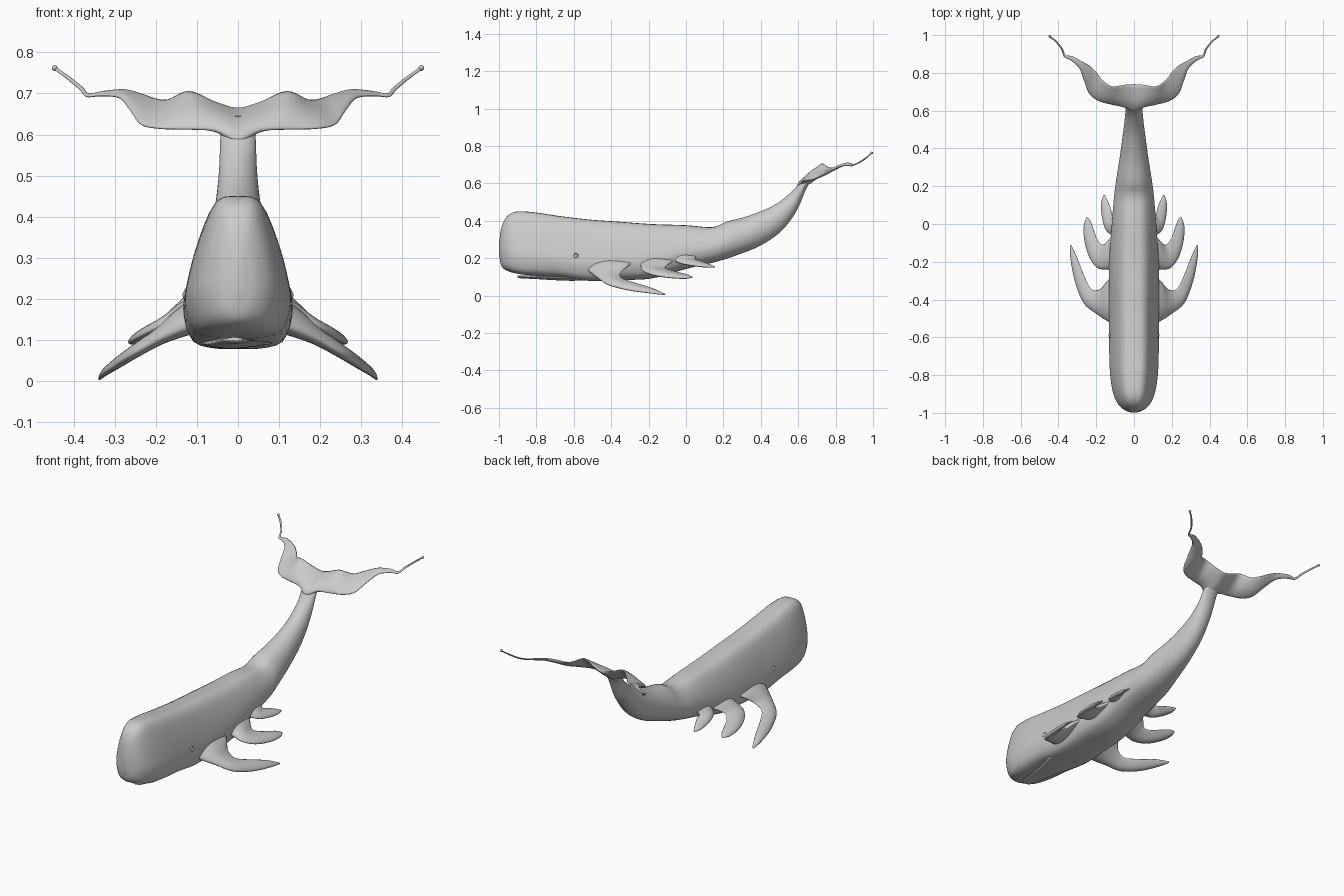
import bpy, bmesh, math
from mathutils import Vector as V


def spline(pts, n, closed=False):
    # Catmull-Rom curve through all points
    out, m = [], len(pts)
    for i in range(m if closed else m - 1):
        if closed:
            a, b, c, d = (pts[(i + k) % m] for k in (-1, 0, 1, 2))
        else:
            b, c = pts[i], pts[i + 1]
            a = pts[i - 1] if i else b * 2 - c
            d = pts[i + 2] if i + 2 < m else c * 2 - b
        for s in range(n):
            t = s / n
            out.append(0.5 * (2 * b + (c - a) * t + (2 * a - 5 * b + 4 * c - d) * t * t
                              + (3 * b - a - 3 * c + d) * t ** 3))
    return out if closed else out + [pts[-1]]


def loft(name, rings, along=5, around=3, mirror=False):
    rings = [spline(r, around, True) for r in rings]
    cols = [spline(list(c), along) for c in zip(*rings)]
    bm = bmesh.new()
    grid = [[bm.verts.new(p) for p in ring] for ring in zip(*cols)]
    k = len(grid[0])
    for a, b in zip(grid, grid[1:]):
        for j in range(k):
            bm.faces.new((a[j], a[(j + 1) % k], b[(j + 1) % k], b[j]))
    bm.faces.new(grid[0])
    bm.faces.new(grid[-1])
    bmesh.ops.recalc_face_normals(bm, faces=bm.faces)
    me = bpy.data.meshes.new(name)
    bm.to_mesh(me)
    bm.free()
    for p in me.polygons:
        p.use_smooth = True
    ob = bpy.data.objects.new(name, me)
    bpy.context.collection.objects.link(ob)
    if mirror:
        ob.modifiers.new("Mirror", 'MIRROR')
    return ob


def blade(name, stations, mirror=False, along=5):
    # lens sections between a leading and a trailing edge point
    st = [(V(l), V(t), h) for l, t, h in stations]
    mid = [(l + t) / 2 for l, t, h in st]
    rings = []
    for i, (l, t, h) in enumerate(st):
        span = mid[min(i + 1, len(st) - 1)] - mid[max(i - 1, 0)]
        n = (t - l).cross(span).normalized() * h
        up = [l + (t - l) * f + n * g for f, g in ((.12, .7), (.4, 1), (.75, .6))]
        dn = [l + (t - l) * f - n * g for f, g in ((.75, .6), (.4, 1), (.12, .7))]
        rings.append([l] + up + [t] + dn)
    return loft(name, rings, along, 3, mirror)


# Body: top (y, z), bottom (y, z), half width, roundness of section
sections = [
    (-.999, .29, -.999, .21, .012, 1), (-.985, .37, -.985, .155, .05, .5),
    (-.955, .425, -.95, .13, .085, .2), (-.90, .449, -.89, .116, .11, 0),
    (-.80, .443, -.80, .107, .125, 0), (-.68, .425, -.68, .10, .13, 0),
    (-.52, .406, -.52, .08, .132, 0), (-.35, .394, -.35, .083, .132, .15),
    (-.18, .382, -.18, .092, .13, .3), (0, .376, 0, .142, .117, .45),
    (.14, .366, .16, .18, .105, .6), (.22, .396, .27, .215, .092, .8),
    (.34, .428, .40, .268, .073, 1), (.47, .483, .51, .345, .057, 1),
    (.56, .55, .59, .45, .047, 1), (.615, .612, .645, .575, .043, 1),
    (.66, .645, .68, .625, .04, 1)]
box = [(0, 1), (.45, .965), (.76, .71), (.96, .42), (1, .24), (.82, .05), (.4, 0), (0, 0)]
rings = []
for yt, zt, yb, zb, w, e in sections:
    half = []
    for i, (u, v) in enumerate(box):
        a = math.pi * i / 7
        u += (math.sin(a) - u) * e
        v += (.5 + .5 * math.cos(a) - v) * e
        half.append(V((u * w, yb + (yt - yb) * v, zb + (zt - zb) * v)))
    rings.append(half + [V((-p.x, p.y, p.z)) for p in half[-2:0:-1]])
loft("body", rings, 5, 3)

# Lower jaw
blade("lower_jaw", [((-w, y, z), (w, y, z), h) for y, z, w, h in (
    (-.9, .102, .012, .004), (-.88, .1, .03, .008), (-.8, .098, .045, .01),
    (-.7, .095, .06, .013), (-.6, .093, .085, .014), (-.48, .1, .1, .015))])

# Three pairs of flippers
blade("front_flipper", [
    ((.06, -.55, .16), (.07, -.25, .20), .045),
    ((.13, -.52, .13), (.14, -.30, .165), .033),
    ((.2, -.475, .098), (.18, -.345, .125), .02),
    ((.265, -.42, .06), (.225, -.345, .095), .016),
    ((.31, -.31, .03), (.263, -.275, .07), .013),
    ((.335, -.19, .013), (.30, -.18, .04), .009),
    ((.339, -.115, .003), (.332, -.11, .008), .002)], True)
blade("middle_flipper", [
    ((.06, -.29, .18), (.06, -.02, .21), .04),
    ((.125, -.245, .16), (.125, -.075, .18), .028),
    ((.19, -.235, .135), (.165, -.11, .15), .016),
    ((.235, -.18, .112), (.195, -.08, .135), .014),
    ((.262, -.09, .097), (.21, -.04, .125), .012),
    ((.266, -.01, .092), (.23, .015, .11), .008),
    ((.253, .034, .096), (.245, .034, .1), .002)], True)
blade("rear_flipper", [
    ((.05, -.1, .21), (.05, .1, .23), .03),
    ((.11, -.065, .19), (.1, .06, .21), .022),
    ((.15, -.03, .173), (.117, .05, .195), .013),
    ((.17, .04, .16), (.122, .08, .185), .011),
    ((.173, .11, .152), (.138, .12, .17), .008),
    ((.162, .154, .15), (.155, .154, .154), .002)], True)

# Tail fluke with wavy rear edge and trailing tendrils
fluke = [
    ((0, .595, .585), (0, .74, .665), .022),
    ((.055, .618, .61), (.05, .737, .678), .018),
    ((.12, .633, .613), (.118, .73, .706), .014),
    ((.19, .652, .615), (.17, .765, .686), .012),
    ((.237, .69, .625), (.2, .805, .688), .01),
    ((.263, .755, .66), (.235, .838, .7), .009),
    ((.29, .825, .69), (.275, .86, .71), .007),
    ((.335, .866, .695), (.325, .888, .706), .005),
    ((.37, .885, .693), (.362, .895, .7), .004),
    ((.386, .925, .71), (.378, .93, .716), .004),
    ((.418, .965, .737), (.411, .97, .742), .004),
    ((.449, .99, .76), (.443, .995, .764), .003)]
flip = [((-l[0], *l[1:]), (-t[0], *t[1:]), h) for l, t, h in fluke[:0:-1]]
blade("tail_fluke", flip + fluke)

# Tendril beads and eyes
for side, s in (("left", 1), ("right", -1)):
    bpy.ops.mesh.primitive_uv_sphere_add(segments=12, ring_count=8, radius=.007,
                                         location=(s * .446, .993, .762))
    bpy.context.object.name = "tendril_bead_" + side
    bpy.ops.object.shade_smooth()
    bpy.ops.mesh.primitive_uv_sphere_add(segments=16, ring_count=10, radius=.013,
                                         location=(s * .122, -.59, .21))
    bpy.context.object.name = "eye_" + side
    bpy.ops.object.shade_smooth()
    bpy.ops.mesh.primitive_torus_add(major_radius=.013, minor_radius=.004, major_segments=20,
                                     minor_segments=8, location=(s * .126, -.59, .21),
                                     rotation=(0, math.pi / 2, 0))
    bpy.context.object.name = "eyelid_" + side
    bpy.ops.object.shade_smooth()
